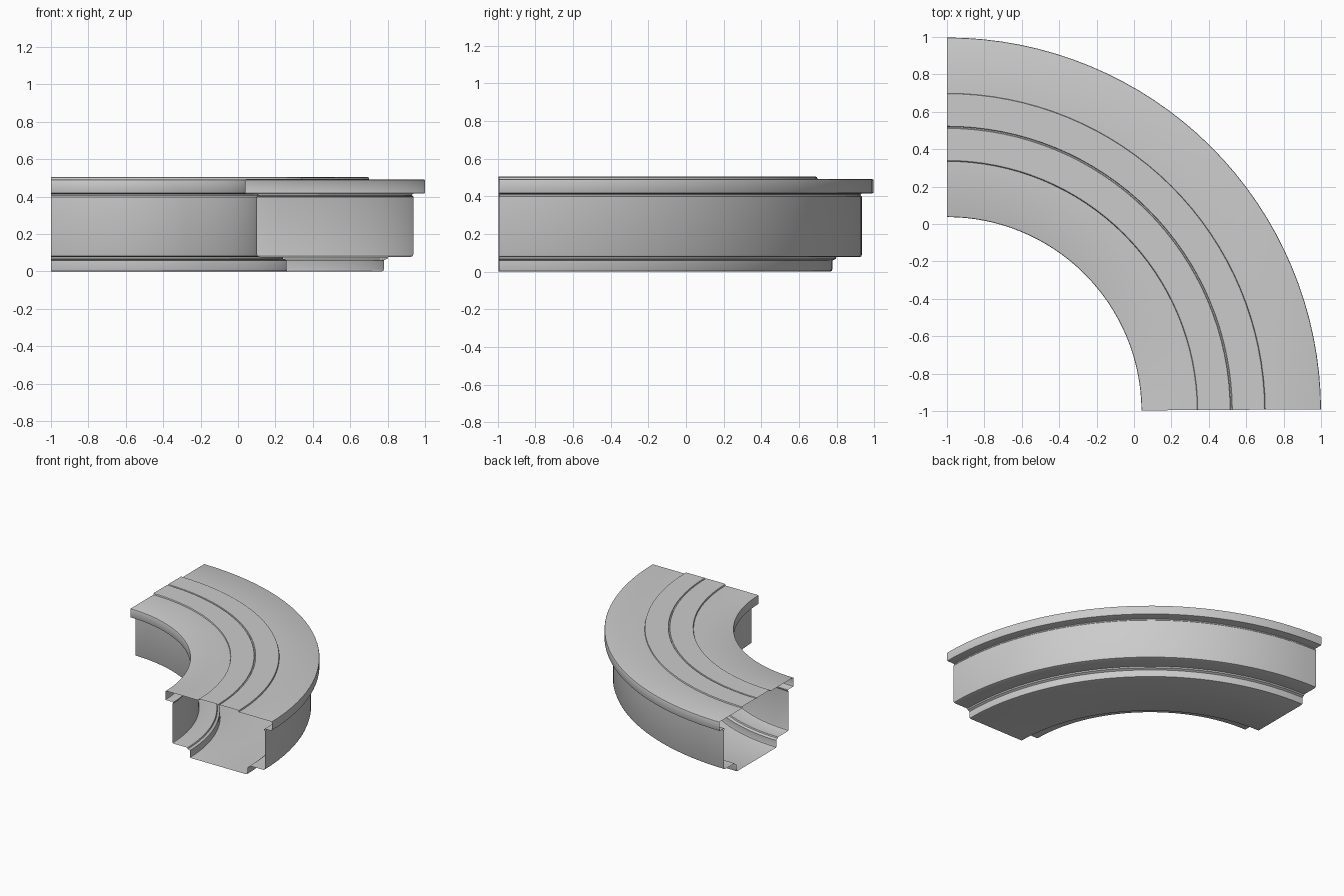
import bpy, bmesh, math

if "Cube" in bpy.data.objects:
    bpy.data.objects.remove(bpy.data.objects["Cube"])

CX, CY = -1.0, -1.003      # centre of the bend
RM = 1.52                  # mid radius of the track
A0, A1 = math.radians(0.35), math.radians(90)
SEGS = 32

# Right half of the section: (offset from mid radius, height), centre groove to underside
half = [
    (0.0, 0.499), (0.003, 0.499), (0.006, 0.504),
    (0.174, 0.504), (0.179, 0.501), (0.182, 0.491),          # raised belt edge
    (0.473, 0.491), (0.478, 0.489), (0.480, 0.484),          # top flange
    (0.480, 0.423), (0.478, 0.418), (0.473, 0.416),
    (0.422, 0.416), (0.412, 0.413), (0.410, 0.406), (0.418, 0.398),  # recess below flange
    (0.418, 0.092), (0.414, 0.081), (0.404, 0.077),          # side wall
    (0.282, 0.077), (0.278, 0.067), (0.268, 0.063),          # step to the base
    (0.260, 0.058), (0.260, 0.012), (0.257, 0.003), (0.248, 0.0),    # base
]
# Mirror to a closed loop
profile = half + [(-x, z) for x, z in reversed(half[1:])]


def sweep(name, section):
    """Sweep a closed section round the bend, leaving both ends open."""
    bm = bmesh.new()
    rings = []
    for i in range(SEGS + 1):
        a = A0 + (A1 - A0) * i / SEGS
        rings.append([bm.verts.new((CX + (RM + x) * math.cos(a),
                                    CY + (RM + x) * math.sin(a), z))
                      for x, z in section])
    n = len(section)
    for r0, r1 in zip(rings, rings[1:]):
        for j in range(n):
            k = (j + 1) % n
            bm.faces.new((r0[j], r1[j], r1[k], r0[k]))
    bm.normal_update()
    # make sure the top faces look upward
    top = max(bm.faces, key=lambda f: f.calc_center_median().z)
    if top.normal.z < 0:
        bmesh.ops.reverse_faces(bm, faces=bm.faces[:])
    mesh = bpy.data.meshes.new(name)
    bm.to_mesh(mesh)
    bm.free()
    obj = bpy.data.objects.new(name, mesh)
    bpy.context.collection.objects.link(obj)
    return obj


# Curved hollow track section
track = sweep("curved_track_shell", profile)
bpy.context.view_layer.objects.active = track
track.select_set(True)
bpy.ops.object.shade_smooth_by_angle(angle=math.radians(30))
